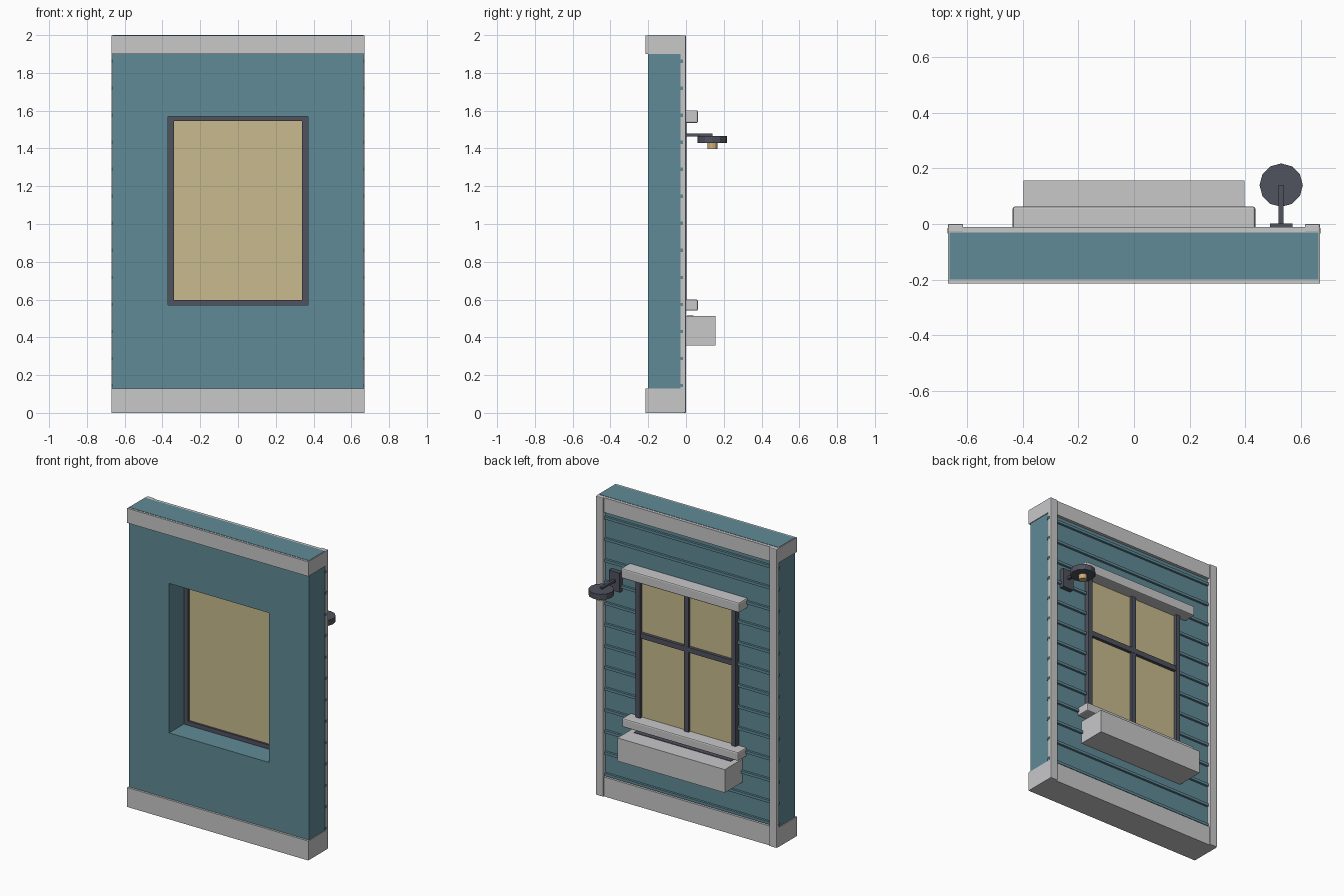
import bpy, math

if "Cube" in bpy.data.objects:
    bpy.data.objects.remove(bpy.data.objects["Cube"])


def mat(name, rgb):
    m = bpy.data.materials.new(name)
    m.diffuse_color = (*rgb, 1)
    m.use_nodes = True
    m.node_tree.nodes["Principled BSDF"].inputs["Base Color"].default_value = m.diffuse_color
    return m


TEAL = mat("teal_paint", (0.117, 0.254, 0.305))
TRIM = mat("pale_grey_trim", (0.58, 0.58, 0.59))
DARK = mat("dark_metal", (0.08, 0.084, 0.112))
GLASS = mat("warm_glass", (0.578, 0.497, 0.27))
BULB = mat("warm_bulb", (0.62, 0.43, 0.20))


def finish(ob, name, material, bevel=0):
    ob.name = name
    ob.data.materials.append(material)
    if bevel:
        b = ob.modifiers.new("bevel", 'BEVEL')
        b.width = bevel
        b.segments = 2
    return ob


def box(name, x, y, z, material, bevel=0):
    """Box from (min, max) ranges."""
    bpy.ops.mesh.primitive_cube_add(size=1, location=[(a + b) / 2 for a, b in (x, y, z)])
    ob = bpy.context.object
    ob.scale = [b - a for a, b in (x, y, z)]
    bpy.ops.object.transform_apply(location=False, rotation=False, scale=True)
    return finish(ob, name, material, bevel)


def disc(name, r, loc, z, material, sides=12):
    bpy.ops.mesh.primitive_cylinder_add(vertices=sides, radius=r, depth=z[1] - z[0],
                                        location=(*loc, (z[0] + z[1]) / 2))
    return finish(bpy.context.object, name, material)


def span(a, b, side):
    return (a, b) if side > 0 else (-b, -a)


W, X0 = 0.665, 0.37          # half wall width, half opening width
Z0, Z1 = 0.57, 1.57          # window opening
WALL_Y = (-0.20, -0.03)

# Wall panels around the opening
box("wall_lower", (-W, W), WALL_Y, (0.002, Z0), TEAL)
box("wall_upper", (-W, W), WALL_Y, (Z1, 2.0), TEAL)
for s in (-1, 1):
    box("wall_side", span(X0, W, s), WALL_Y, (Z0, Z1), TEAL)

# Base and top bands
box("base_band", (-0.67, 0.67), (-0.214, -0.01), (0, 0.13), TRIM)
box("top_band", (-0.67, 0.67), (-0.214, -0.01), (1.9, 1.998), TRIM)

# Horizontal siding ledges on the back, interrupted by the window
for i in range(13):
    z = 0.145 + i * 0.143
    zr = (z - 0.009, z + 0.009)
    if Z0 - 0.01 < z < Z1 + 0.01:
        for s in (-1, 1):
            box("siding_ledge", span(X0, 0.671, s), (-0.035, -0.015), zr, TEAL)
    else:
        box("siding_ledge", (-0.671, 0.671), (-0.035, -0.015), zr, TEAL)

# Corner posts
for s in (-1, 1):
    box("corner_post", span(0.615, 0.67, s), (-0.03, 0.0), (0, 1.999), TRIM, 0.005)

# Window frame, glass and glazing bars
FRAME_Y = (-0.045, 0.003)
for s in (-1, 1):
    box("window_jamb", span(0.338, X0, s), FRAME_Y, (Z0, Z1), DARK)
box("window_bottom_rail", (-0.338, 0.338), FRAME_Y, (Z0, 0.598), DARK)
box("window_top_rail", (-0.338, 0.338), FRAME_Y, (1.545, Z1), DARK)
box("window_glass", (-0.338, 0.338), (-0.032, -0.02), (0.598, 1.545), GLASS)
box("vertical_glazing_bar", (-0.017, 0.017), (-0.02, -0.001), (0.598, 1.545), DARK)
box("horizontal_glazing_bar", (-0.338, 0.338), (-0.02, 0.0), (1.135, 1.17), DARK)

# Window head, sill and planter
box("window_head", (-0.437, 0.437), (-0.03, 0.063), (1.535, 1.602), TRIM, 0.008)
box("window_sill", (-0.43, 0.43), (-0.03, 0.063), (0.541, 0.6), TRIM, 0.008)
box("planter_box", (-0.397, 0.397), (-0.03, 0.157), (0.358, 0.513), TRIM)
box("planter_soil", (-0.36, 0.36), (0.005, 0.04), (0.51, 0.516), DARK)

# Wall lamp
LX, LY = 0.53, 0.14
box("lamp_plate", (LX - 0.04, LX + 0.04), (-0.03, 0.001), (1.40, 1.53), DARK)
box("lamp_arm", (LX - 0.009, LX + 0.009), (0.0, LY), (1.462, 1.478), DARK)
disc("lamp_shade", 0.078, (LX, LY), (1.43, 1.467), DARK)
disc("lamp_bulb", 0.026, (LX, LY), (1.397, 1.43), BULB)
